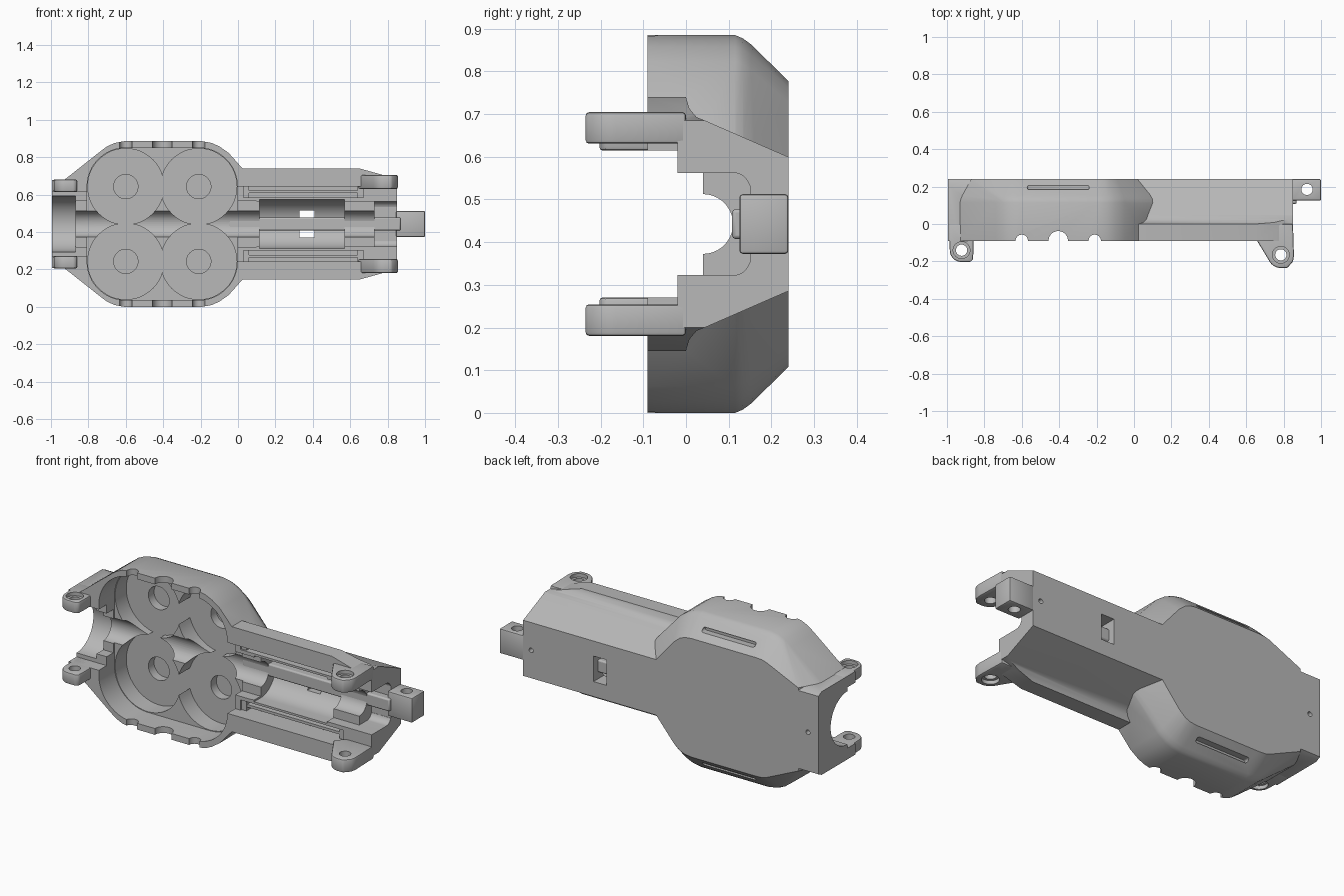
import bpy, bmesh, math

cube = bpy.data.objects.get("Cube")
if cube:
    bpy.data.objects.remove(cube, do_unlink=True)

MID = 0.4425          # height of the mirror plane; h is measured from it
BACK = 0.24
SIDES = (1, -1)

grey = bpy.data.materials.new("mid_grey")
grey.use_nodes = True
grey.diffuse_color = (0.48, 0.48, 0.48, 1)
grey.node_tree.nodes["Principled BSDF"].inputs["Base Color"].default_value = grey.diffuse_color


def finish(name, bm):
    bmesh.ops.recalc_face_normals(bm, faces=bm.faces)
    me = bpy.data.meshes.new(name)
    bm.to_mesh(me)
    bm.free()
    me.materials.append(grey)
    ob = bpy.data.objects.new(name, me)
    bpy.context.scene.collection.objects.link(ob)
    return ob


def place(axis, p, t):
    u, v = p
    x, y, h = {"X": (t, u, v), "Y": (u, t, v), "Z": (u, v, t)}[axis]
    return (x, y, h + MID)


def prism(name, axis, pts, a, b):
    """Extrude a closed profile along an axis from a to b."""
    bm = bmesh.new()
    lo = [bm.verts.new(place(axis, p, a)) for p in pts]
    hi = [bm.verts.new(place(axis, p, b)) for p in pts]
    bm.faces.new(lo)
    bm.faces.new(hi[::-1])
    for i in range(len(pts)):
        j = (i + 1) % len(pts)
        bm.faces.new((lo[i], lo[j], hi[j], hi[i]))
    return finish(name, bm)


def hull(name, coords):
    bm = bmesh.new()
    for c in coords:
        bm.verts.new(c)
    bmesh.ops.convex_hull(bm, input=bm.verts)
    loose = [v for v in bm.verts if not v.link_faces]
    bmesh.ops.delete(bm, geom=loose, context="VERTS")
    bmesh.ops.dissolve_limit(bm, angle_limit=0.002, verts=bm.verts, edges=bm.edges)
    return finish(name, bm)


def ring(u, v, r, n=48):
    return [(u + r * math.cos(2 * math.pi * i / n), v + r * math.sin(2 * math.pi * i / n))
            for i in range(n)]


def rod(axis, u, v, r, a, b):
    return prism("cutter", axis, ring(u, v, r), a, b)


def box(name, x0, x1, y0, y1, h0, h1):
    return prism(name, "Y", [(x0, h0), (x1, h0), (x1, h1), (x0, h1)], y0, y1)


def cut_box(*r):
    return box("cutter", *r)


def soften(ob, width):
    m = ob.modifiers.new("bevel", "BEVEL")
    m.width, m.segments, m.limit_method = width, 2, "ANGLE"
    m.angle_limit = math.radians(40)


def combine(target, tools, op):
    for t in tools:
        t.hide_render = True
        m = target.modifiers.new("bool", "BOOLEAN")
        m.operation, m.solver, m.object = op, "EXACT", t
    bpy.context.view_layer.update()
    dg = bpy.context.evaluated_depsgraph_get()
    me = bpy.data.meshes.new_from_object(target.evaluated_get(dg))
    target.modifiers.clear()
    target.data = me
    for t in tools:
        bpy.data.objects.remove(t, do_unlink=True)


# Wide housing: rounded outline blending into a chamfer towards the back
front = [(-0.93, 0.235), (-0.74, 0.385), (-0.70, 0.415), (-0.66, 0.433), (-0.61, 0.4425),
         (-0.19, 0.4425), (-0.14, 0.433), (-0.10, 0.415), (-0.05, 0.38), (0.12, 0.19)]
rear = [(-0.87, 0.235), (-0.70, 0.31), (-0.67, 0.325), (-0.64, 0.333), (-0.60, 0.335),
        (-0.20, 0.335), (-0.16, 0.33), (-0.13, 0.318), (-0.09, 0.285), (0.02, 0.155)]
shell_pts = []
for s in SIDES:
    for y, t in ((-0.09, 0), (0.115, 0), (0.133, 0.07), (0.152, 0.2), (BACK, 1)):
        for (x0, h0), (x1, h1) in zip(front, rear):
            shell_pts.append(place("Y", (x0 + (x1 - x0) * t, s * (h0 + (h1 - h0) * t)), y))
shell = hull("housing_shell", shell_pts)

# Long arm with side flanges, and the short end block
half = [(-0.09, 0.297), (0.0, 0.297), (0.008, 0.27), (0.025, 0.25), (0.05, 0.24), (BACK, 0.157)]
arm = prism("arm", "X", half + [(y, -h) for y, h in reversed(half)], -0.1, 0.85)
end = prism("end", "X", [(-0.09, 0.235), (0.21, 0.235), (BACK, 0.22),
                         (BACK, -0.22), (0.21, -0.235), (-0.09, -0.235)], -0.995, -0.8)
combine(shell, [arm, end], "UNION")

# Gear cavity: shallow rounded tray, then four round pockets with bearing holes
GEARS = [(x, s * 0.2) for x in (-0.6, -0.21) for s in SIDES]
tray = hull("cutter", [place("Y", p, y) for g in GEARS
                       for p in ring(*g, 0.207) for y in (-0.2, 0.05)])
cuts = [tray]
for x, h in GEARS:
    cuts += [rod("Y", x, h, 0.2035, -0.2, 0.15), rod("Y", x, h, 0.065, 0.1, 0.2)]

# Shaft channel and stepped opening at the end block
cuts += [rod("X", 0.04, 0, 0.07, -0.95, 0.9),
         cut_box(-0.9, 0.1, -0.2, 0.04, -0.122, 0.122),
         rod("X", -0.02, 0, 0.15, -1.1, -0.87),
         cut_box(-1.1, -0.75, -0.2, -0.02, -0.172, 0.172)]

# Arm interior: stepped front, motor cell, mouth
cuts += [cut_box(-0.04, 0.8, -0.2, -0.02, -0.2, 0.2),
         cut_box(0.79, 0.95, -0.2, -0.02, -0.4, 0.4),
         cut_box(-0.05, 0.95, -0.2, 0.04, -0.12, 0.12),
         rod("X", 0.04, 0, 0.13, 0.115, 0.57),
         cut_box(0.115, 0.57, -0.2, 0.04, -0.13, 0.13),
         cut_box(0.73, 0.95, -0.2, 0.11, -0.12, 0.12),
         cut_box(0.73, 0.95, 0.1, 0.15, -0.09, 0.09)]
for s in SIDES:
    cuts.append(rod("X", 0.11, s * 0.08, 0.04, 0.73, 0.95))
    # Side strips and tapered flange tips
    lo, hi = sorted((s * 0.142, s * 0.2))
    cuts.append(cut_box(0.03, 0.67, -0.1, 0.03, lo, hi))
    cuts.append(prism("cutter", "Y", [(0.65, s * 0.297), (0.79, s * 0.258), (0.86, s * 0.24),
                                      (0.9, s * 0.4), (0.65, s * 0.4)], -0.2, 0.1))
    # Long round-ended vent slot in each chamfer
    slot = [place("Y", p, y) for x in (-0.56, -0.25)
            for p in ring(x, s * 0.379, 0.011, 16) for y in (0.17, 0.3)]
    cuts.append(hull("cutter", slot))

# Rim notches, back window and screw holes
cuts += [rod("Z", x, -0.09, r, -0.6, 0.6) for x, r in ((-0.6, 0.033), (-0.405, 0.052), (-0.21, 0.033))]
cuts.append(cut_box(0.33, 0.41, 0.1, 0.3, -0.072, 0.072))
cuts += [rod("Y", x, 0, 0.013, 0.2, 0.3) for x in (-0.93, 0.8)]
combine(shell, cuts, "DIFFERENCE")
parts = [shell]

# Central rib along the arm floor
rib = box("centre_rib", -0.05, 0.87, 0.108, 0.2, -0.035, 0.035)
soften(rib, 0.008)
parts.append(rib)

# End tab with a cross hole
tab = box("end_tab", 0.845, 1.0, 0.125, BACK, -0.07, 0.07)
soften(tab, 0.008)
combine(tab, [rod("Z", 0.925, 0.185, 0.03, -0.2, 0.2)], "DIFFERENCE")
parts.append(tab)

LUGS = (("arm_lug", 0.785, -0.165, 0.07, 0.188, 0.262,
         [(0.64, -0.06), (0.68, -0.09), (0.85, -0.2), (0.82, -0.235), (0.70, 0.0), (0.85, 0.0)]),
        ("end_lug", -0.922, -0.14, 0.063, 0.172, 0.237,
         [(-0.985, -0.09), (-0.99, 0.0), (-0.86, -0.19), (-0.875, -0.203), (-0.86, 0.0)]))

for s in SIDES:
    side = "upper" if s > 0 else "lower"
    # Strip end stops and rails
    for i, x in enumerate((0.03, 0.64)):
        lo, hi = sorted((s * 0.138, s * 0.204))
        parts.append(box(f"{side}_strip_stop_{i + 1}", x, x + 0.03, -0.01, 0.05, lo, hi))
    lo, hi = sorted((s * 0.165, s * 0.18))
    parts.append(box(f"{side}_strip_rail", 0.05, 0.65, -0.005, 0.05, lo, hi))

    # Screw lugs: rounded plates with a hole and an outer counterbore
    for name, x, y, r, h0, h1, corners in LUGS:
        pts = ring(x, y, r) + corners
        lug = hull(f"{side}_{name}", [place("Z", p, s * h) for p in pts for h in (h0, h1)])
        soften(lug, 0.008)
        combine(lug, [rod("Z", x, y, 0.03, -0.5, 0.5),
                      rod("Z", x, y, 0.045, *sorted((s * (h1 - 0.02), s * 0.5)))], "DIFFERENCE")
        parts.append(lug)

bpy.ops.object.select_all(action="DESELECT")
for ob in parts:
    ob.select_set(True)
bpy.context.view_layer.objects.active = shell
bpy.ops.object.shade_smooth_by_angle(angle=math.radians(30))
